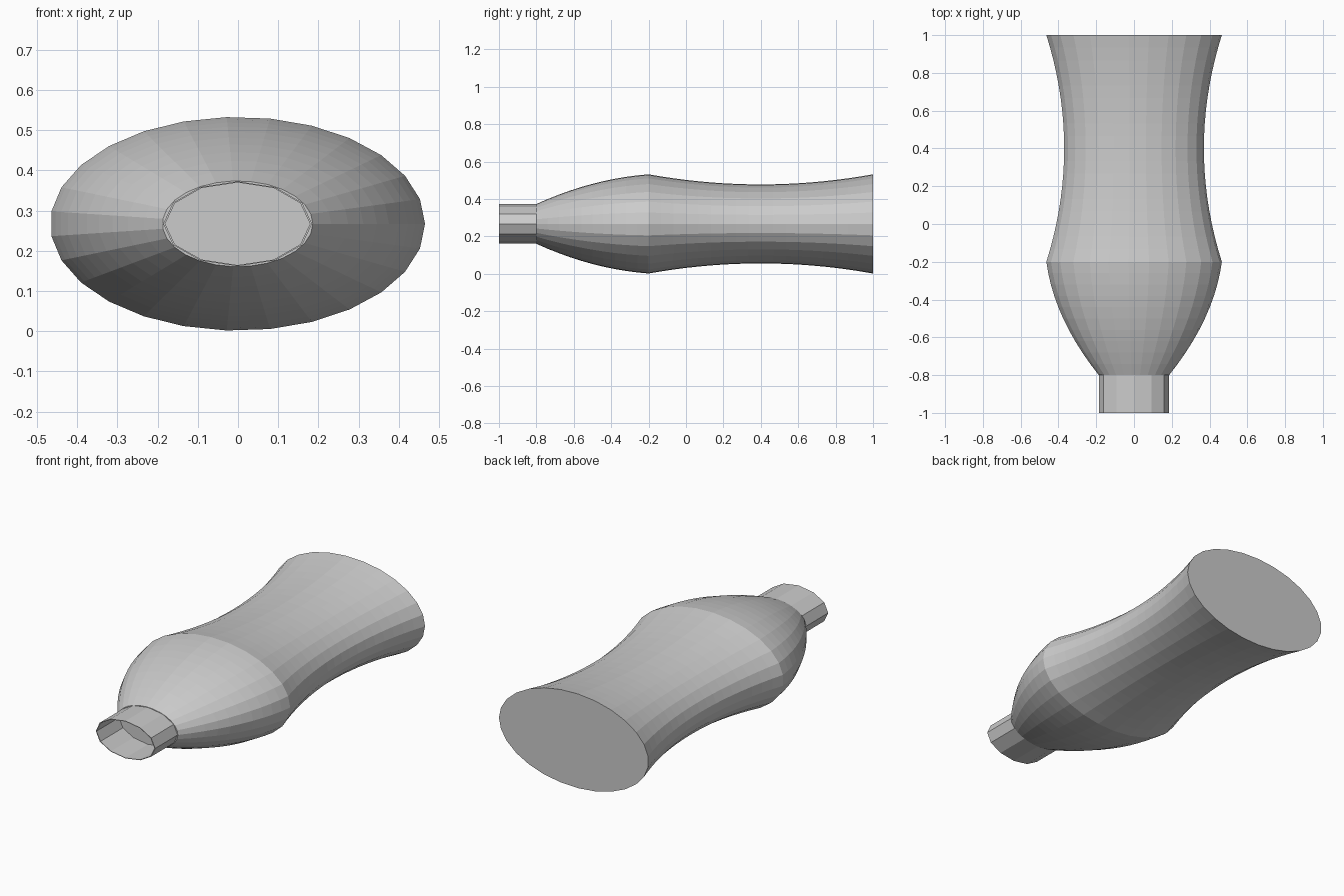
import bpy, bmesh, math

if "Cube" in bpy.data.objects:
    bpy.data.objects.remove(bpy.data.objects["Cube"])

RATIO = 0.57      # height of each oval section relative to its width
CZ = 0.267        # height of the bottle axis


def loft(name, sections, sides, cap_start, cap_end):
    """Skin oval rings given as (y, half width) along the bottle axis."""
    bm = bmesh.new()
    rings = []
    for y, r in sections:
        rings.append([bm.verts.new((r * math.cos(2 * math.pi * i / sides) - 0.001, y,
                                    CZ + RATIO * r * math.sin(2 * math.pi * i / sides)))
                      for i in range(sides)])
    for a, b in zip(rings, rings[1:]):
        for i in range(sides):
            j = (i + 1) % sides
            bm.faces.new((a[i], a[j], b[j], b[i]))
    if cap_start:
        bm.faces.new(rings[0])
    if cap_end:
        bm.faces.new(rings[-1])
    bmesh.ops.recalc_face_normals(bm, faces=bm.faces)
    mesh = bpy.data.meshes.new(name)
    bm.to_mesh(mesh)
    bm.free()
    obj = bpy.data.objects.new(name, mesh)
    bpy.context.collection.objects.link(obj)
    return obj


def arc(y0, r0, y1, r1, bulge, steps):
    """Bowed profile between two sections."""
    pts = []
    for k in range(steps + 1):
        t = k / steps
        pts.append((y0 + (y1 - y0) * t, r0 + (r1 - r0) * t + 4 * bulge * t * (1 - t)))
    return pts


# Body: bulging shoulder, then a waisted grip ending in a flat base
shoulder = arc(-0.8, 0.187, -0.2, 0.466, 0.05, 10)
grip = arc(-0.2, 0.466, 1.0, 0.466, -0.095, 18)
loft("bottle_body", shoulder + grip[1:], 27, True, True)

# Neck: thin open tube whose floor is the closed front of the body
loft("bottle_neck", [(-0.795, 0.185), (-1.0, 0.185), (-1.0, 0.180), (-0.795, 0.180)],
     12, False, False)
